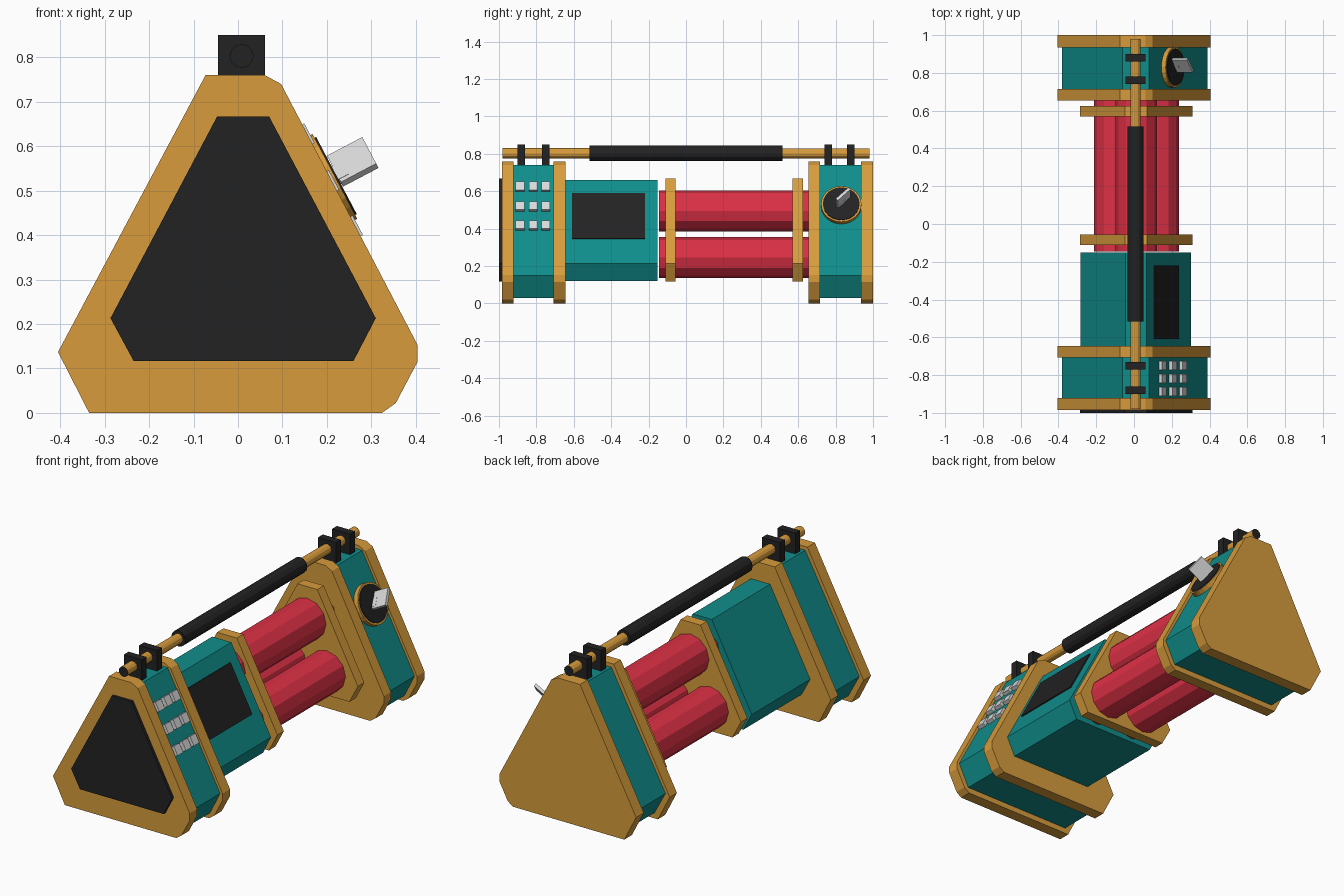
import bpy, bmesh, math
from mathutils import Vector, Matrix

if "Cube" in bpy.data.objects:
    bpy.data.objects.remove(bpy.data.objects["Cube"])


def material(name, rgb):
    m = bpy.data.materials.new(name)
    m.diffuse_color = (*rgb, 1)
    m.use_nodes = True
    m.node_tree.nodes["Principled BSDF"].inputs["Base Color"].default_value = m.diffuse_color
    return m


GOLD = material("gold", (0.68, 0.33, 0.045))
TEAL = material("teal", (0.005, 0.27, 0.26))
RED = material("red", (0.72, 0.03, 0.06))
BLACK = material("black", (0.016, 0.016, 0.016))
GREY = material("light grey", (0.70, 0.70, 0.70))


def finish(bm, name, *mats):
    bmesh.ops.recalc_face_normals(bm, faces=bm.faces)
    me = bpy.data.meshes.new(name)
    bm.to_mesh(me)
    bm.free()
    for m in mats:
        me.materials.append(m)
    ob = bpy.data.objects.new(name, me)
    bpy.context.collection.objects.link(ob)
    return ob


def prism(name, profile, y0, y1, mat):
    """Extrude an x-z profile along y."""
    bm = bmesh.new()
    face = bm.faces.new([bm.verts.new((x, y0, z)) for x, z in profile])
    ext = bmesh.ops.extrude_face_region(bm, geom=[face])["geom"]
    moved = [g for g in ext if isinstance(g, bmesh.types.BMVert)]
    bmesh.ops.translate(bm, verts=moved, vec=(0, y1 - y0, 0))
    if not face.is_valid or len(bm.faces) < len(profile) + 2:
        bmesh.ops.holes_fill(bm, edges=bm.edges, sides=0)
    return finish(bm, name, mat)


def box(name, size, mat, matrix):
    bm = bmesh.new()
    bmesh.ops.create_cube(bm, size=1, matrix=matrix @ Matrix.Diagonal((*size, 1)))
    return finish(bm, name, mat)


def cylinder(name, radius, depth, sides, mats, matrix):
    """Second material, if given, goes on the end caps."""
    bm = bmesh.new()
    bmesh.ops.create_cone(bm, cap_ends=True, segments=sides, radius1=radius,
                          radius2=radius, depth=depth, matrix=matrix)
    for f in bm.faces:
        if len(mats) > 1 and len(f.verts) > 4:
            f.material_index = 1
    return finish(bm, name, *mats)


def along_y(x, y, z):
    return Matrix.Translation((x, y, z)) @ Matrix.Rotation(math.pi / 2, 4, 'X')


# Frame lying on the sloped right side: x along y axis, y up the slope, z outward
NORMAL = Vector((0.885, 0, 0.466)).normalized()
UP = Vector((-NORMAL.z, 0, NORMAL.x))


def on_slope(x, y, z, lift=0.0):
    rot = Matrix((Vector((0, 1, 0)), UP, NORMAL)).transposed().to_4x4()
    return Matrix.Translation(Vector((x, y, z)) + NORMAL * lift) @ rot


FLANGE = [(-.073, .76), (.06, .76), (.097, .74), (.404, .153), (.404, .115),
          (.355, .022), (.324, 0), (-.335, 0), (-.405, .137)]
BODY = [(-.06, .74), (.08, .74), (.39, .15), (.33, .03), (-.315, .03), (-.38, .15)]
CORE = [(-.046, .66), (.067, .66), (.302, .215), (.255, .12), (-.232, .12), (-.283, .215)]
PANEL = [(-.047, .667), (.07, .667), (.31, .213), (.26, .117), (-.235, .117), (-.287, .213)]

# End housings with gold flanges
for name, y0, y1 in (("front_outer_flange", -.985, -.922), ("front_inner_flange", -.708, -.645),
                     ("back_inner_flange", .655, .716), ("back_outer_flange", .935, 1.0)):
    prism(name, FLANGE, y0, y1, GOLD)
prism("front_housing", BODY, -.922, -.708, TEAL)
prism("back_housing", BODY, .716, .935, TEAL)
prism("front_panel", PANEL, -1.0, -.985, BLACK)

# Screen box and its screen
prism("screen_box", CORE, -.645, -.152, TEAL)
box("screen", (.39, .275, .008), BLACK, on_slope(.170, -.415, .466, .002))

# Red tubes and the bands around them
for i, (x, z) in enumerate(((.012, .495), (-.103, .245), (.127, .245))):
    cylinder(f"tube_{i + 1}", .11, .80, 12, [RED], along_y(x, .255, z))
prism("front_band", PANEL, -.11, -.055, GOLD)
prism("back_band", PANEL, .57, .625, GOLD)

# Carry handle
cylinder("handle_rod", .027, 1.96, 12, [GOLD, BLACK], along_y(.008, 0, .803))
cylinder("handle_grip", .042, 1.03, 12, [BLACK], along_y(.008, 0, .803))
for i, y in enumerate((-.88, -.75, .761, .88)):
    box(f"handle_bracket_{i + 1}", (.106, .041, .12), BLACK,
        Matrix.Translation((.008, y, .79)))

# Keypad of nine buttons
for row, z in enumerate((.62, .515, .413)):
    for col, y in enumerate((-.887, -.817, -.75)):
        box(f"button_{row}_{col}", (.047, .05, .03), GREY,
            on_slope(.08 + (.74 - z) * .5254, y, z, .005))

# Dial with its turning lever
DX, DY, DZ = .195, .83, .52
cylinder("dial_ring", .108, .04, 24, [GOLD], on_slope(DX, DY, DZ, .006))
cylinder("dial_face", .098, .04, 24, [BLACK], on_slope(DX, DY, DZ, .010))
turn = Matrix.Rotation(math.radians(45), 4, 'Z')
box("dial_stem", (.045, .018, .05), GREY, on_slope(DX, DY, DZ, .03) @ turn)
box("dial_lever", (.095, .016, .09), GREY,
    on_slope(DX - .005, DY + .01, DZ + .009, .077) @ turn)
